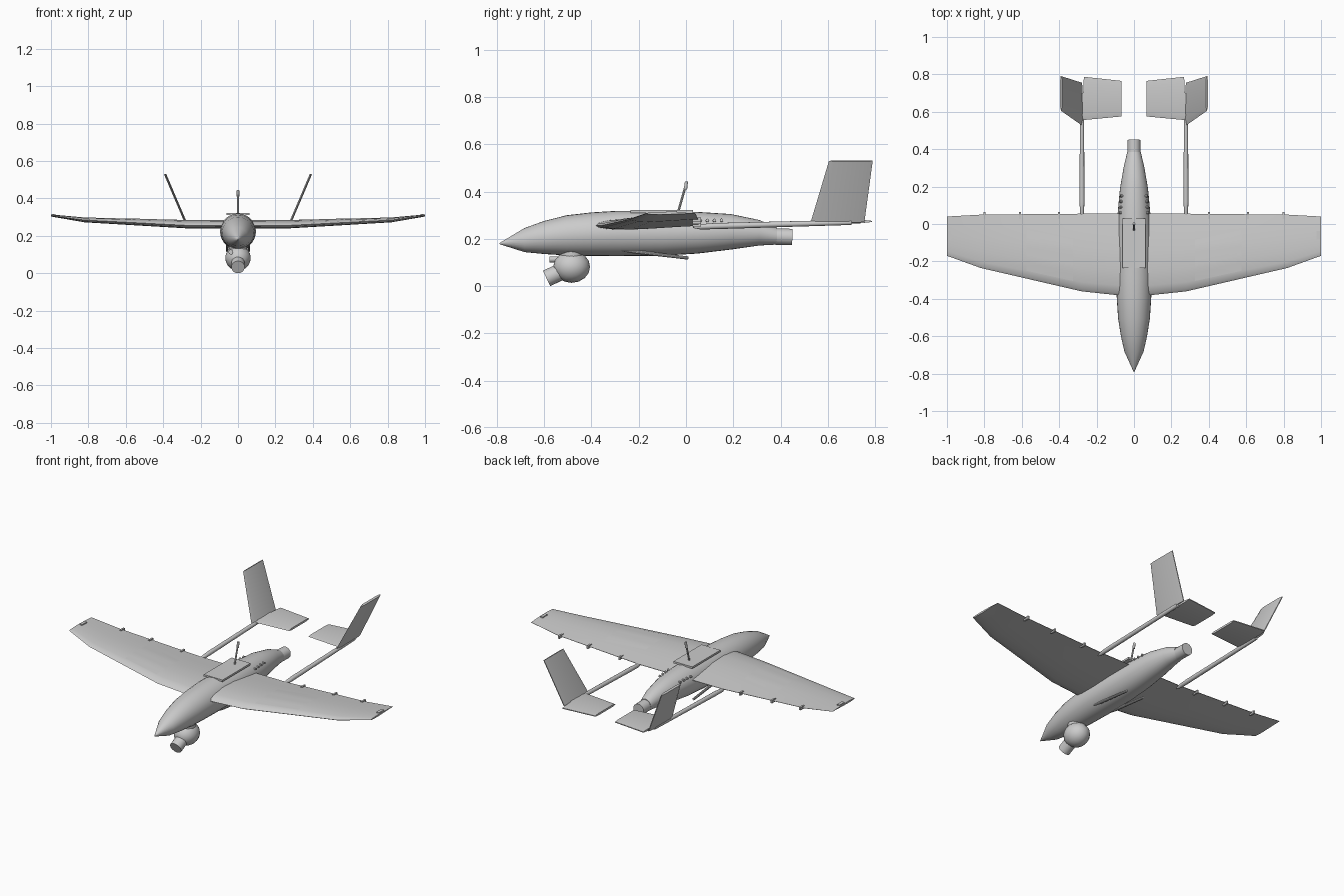
import bpy, bmesh, math
from mathutils import Vector

if "Cube" in bpy.data.objects:
    bpy.data.objects.remove(bpy.data.objects["Cube"])

def finish(name, bm, angle=35):
    bmesh.ops.recalc_face_normals(bm, faces=bm.faces)
    me = bpy.data.meshes.new(name)
    bm.to_mesh(me)
    bm.free()
    ob = bpy.data.objects.new(name, me)
    bpy.context.collection.objects.link(ob)
    bpy.ops.object.select_all(action='DESELECT')
    ob.select_set(True)
    bpy.context.view_layer.objects.active = ob
    bpy.ops.object.shade_smooth_by_angle(angle=math.radians(angle))
    return ob

def loft(name, rings, angle=35):
    bm = bmesh.new()
    vs = [[bm.verts.new(p) for p in r] for r in rings]
    n = len(rings[0])
    for a, b in zip(vs, vs[1:]):
        for i in range(n):
            bm.faces.new((a[i], a[(i + 1) % n], b[(i + 1) % n], b[i]))
    bm.faces.new(vs[0])
    bm.faces.new(vs[-1])
    return finish(name, bm, angle)

def tube(name, stations, segs=16):
    """Round loft through (point, radius) stations, rings square to the overall axis."""
    axis = (Vector(stations[-1][0]) - Vector(stations[0][0])).normalized()
    u = axis.orthogonal().normalized()
    v = axis.cross(u)
    rings = [[Vector(p) + r * (math.cos(t) * u + math.sin(t) * v)
              for t in (2 * math.pi * i / segs for i in range(segs))] for p, r in stations]
    return loft(name, rings)

def box(name, c, s):
    x, y, z = (k / 2 for k in s)
    rings = [[(c[0] + a, c[1] + b, c[2] + h) for a, b in ((-x, -y), (x, -y), (x, y), (-x, y))]
             for h in (-z, z)]
    return loft(name, rings)

def blade(name, ends, normal, thick):
    """Thin tapered surface between two (leading, trailing) point pairs."""
    n = Vector(normal).normalized() * thick / 2
    rings = []
    for le, te in ends:
        le, te = Vector(le), Vector(te)
        a, b = le.lerp(te, .12), le.lerp(te, .85)
        rings.append([le, a + n, b + n, te + n * .4, te - n * .4, b - n, a - n])
    return loft(name, rings, 25)

# fuselage: (y, centre z, radius)
body = [(-.79, .18, .002), (-.683, .195, .051), (-.6, .206, .07), (-.505, .215, .085),
        (-.4, .22, .092), (-.29, .223, .096), (-.1, .224, .095), (.05, .226, .088),
        (.19, .23, .075), (.31, .226, .054), (.385, .212, .036)]
loft("fuselage", [[(r * math.cos(t), y, z + r * math.sin(t))
                   for t in (2 * math.pi * i / 28 for i in range(28))] for y, z, r in body])
tube("tail_nozzle", [((0, .37, .21), .035), ((0, .45, .208), .035)], 20)

# wing: (x, leading y, trailing y, chord line z, height above, depth below)
SPAN = [(0, -.39, .055, .256, .03, .018), (.28, -.36, .055, .256, .028, .016),
        (.82, -.235, .05, .284, .014, .012), (1, -.17, .04, .308, .006, .005)]
CHORD = [(0, 0, 0), (.03, .4, .45), (.12, .75, .85), (.3, 1, 1), (.55, .9, .7),
         (.8, .45, .3), (1, .06, .04)]

def lerp_table(table, x):
    for a, b in zip(table, table[1:]):
        if x <= b[0]:
            t = (x - a[0]) / (b[0] - a[0])
            return [p + (q - p) * t for p, q in zip(a, b)]
    return table[-1]

def wing_top(x, y):
    _, le, te, z, up, dn = lerp_table(SPAN, abs(x))
    return z + up * lerp_table(CHORD, (y - le) / (te - le))[1]

def wing_ring(x):
    _, le, te, z, up, dn = lerp_table(SPAN, abs(x))
    top = [(x, le + f * (te - le), z + up * a) for f, a, b in CHORD]
    low = [(x, le + f * (te - le), z - dn * b) for f, a, b in CHORD[1:]]
    return top + low[::-1]

xs = [0, .28, .55, .82, 1]
loft("wing", [wing_ring(x) for x in [-k for k in xs[:0:-1]] + xs])

for side, s in (("left", -1), ("right", 1)):
    # hatch skin lying on the wing
    bm = bmesh.new()
    rows = []
    for i in range(5):
        x = .325 + .0625 * i
        y0, y1 = -.305 + .055 * i / 4, -.085 + .055 * i / 4
        rows.append([bm.verts.new((s * x, y, wing_top(x, y) + .0008))
                     for y in (y0 + (y1 - y0) * j / 10 for j in range(11))])
    for a, b in zip(rows, rows[1:]):
        for j in range(10):
            bm.faces.new((a[j], a[j + 1], b[j + 1], b[j]))
    finish(side + "_wing_hatch", bm)

    # hinge fairings and tip light
    for k, x in enumerate((.4, .61, .8)):
        box(f"{side}_hinge_{k}", (s * x, .045, wing_top(x, .045) - .003), (.01, .036, .018))
    box(side + "_tip_light", (s * .985, -.06, .311), (.018, .045, .012))

    # tail boom with pointed front
    tube(side + "_tail_boom", [((s * .278, .03, .249), .003), ((s * .278, .06, .251), .011),
                               ((s * .278, .12, .254), .013), ((s * .278, .70, .270), .011)], 14)

    # canted fin and inboard stabiliser
    blade(side + "_fin", [((s * .28, .528, .272), (s * .28, .755, .272)),
                          ((s * .39, .605, .53), (s * .39, .79, .53))], (.25, 0, -.11 * s), .012)
    blade(side + "_stabiliser", [((s * .278, .555, .274), (s * .268, .787, .274)),
                                 ((s * .066, .575, .272), (s * .066, .765, .272))], (0, 0, 1), .012)

    # rod under the belly
    tube(side + "_belly_rod", [((s * .057, -.27, .152), .005), ((s * .057, -.22, .146), .008),
                               ((s * .057, .01, .119), .007)], 10)

    # row of exhaust stubs on the fuselage side
    for k in range(4):
        y = .06 + .03 * k
        r = lerp_table(body, y)[2]
        tube(f"{side}_stub_{k}", [((s * r * .7, y, .275), .007), ((s * (r * .82 + .008), y, .279), .007)], 8)

# top access plate and antenna
box("top_plate", (0, -.103, .316), (.125, .265, .011))
tube("antenna_mast", [((0, -.032, .318), .005), ((0, -.003, .42), .005)], 10)
tube("antenna_tip", [((0, -.002, .41), .007), ((0, .002, .443), .007)], 12)

# camera turret
bm = bmesh.new()
bmesh.ops.create_uvsphere(bm, u_segments=16, v_segments=10, radius=1)
for v in bm.verts:
    v.co = Vector((v.co.z * .068, -.484 + v.co.x * .078, .082 + v.co.y * .068))
finish("camera_ball", bm, 45)
tube("turret_neck", [((0, -.484, .12), .05), ((0, -.484, .16), .05)], 20)
tube("camera_lens", [((0, -.50, .0755), .036), ((0, -.59, .0325), .036)], 18)
tube("small_sensor", [((-.038, -.50, .113), .013), ((-.038, -.578, .113), .013)], 12)
